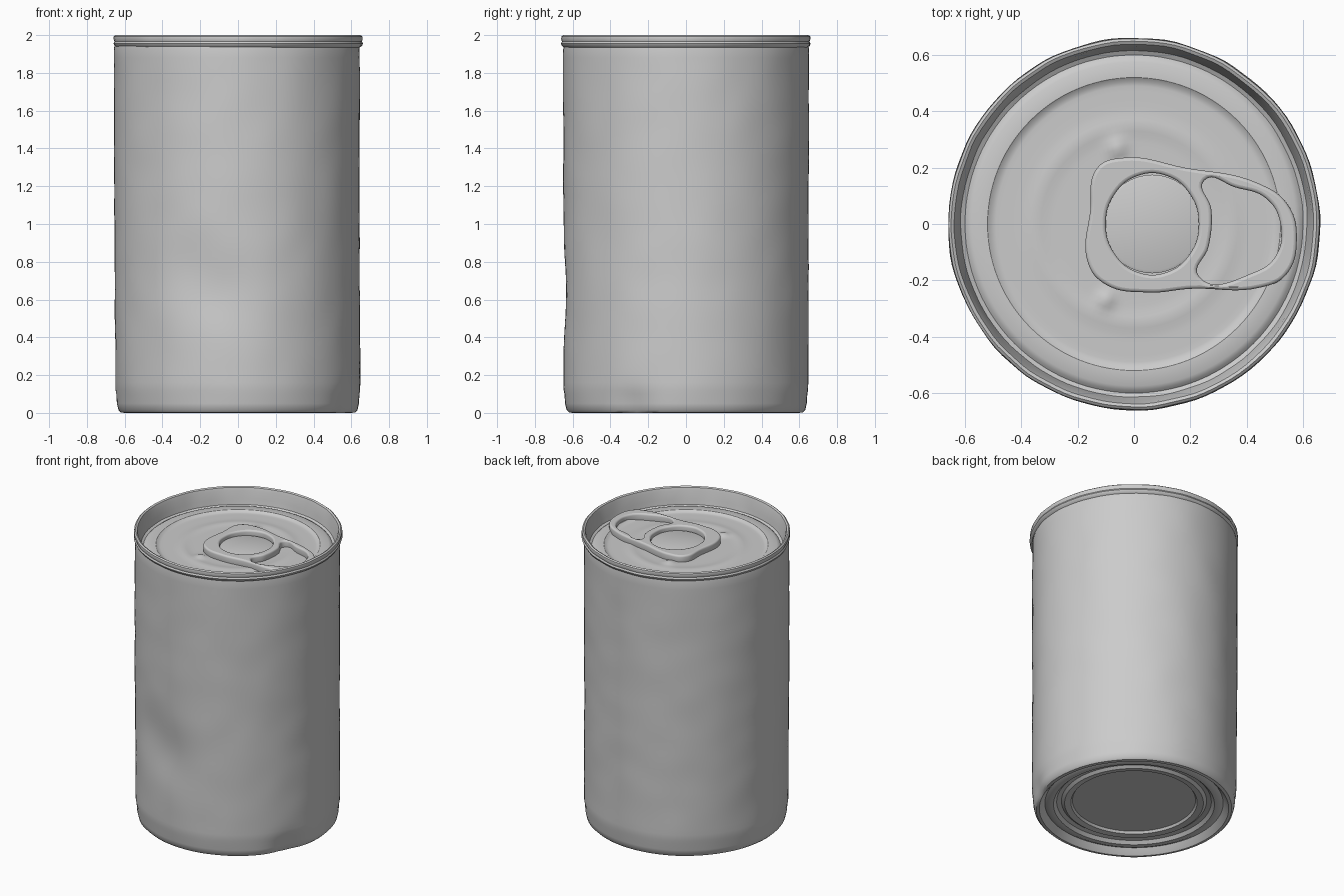
import bpy
import bmesh
import math
from mathutils import Vector, noise

default = bpy.data.objects.get("Cube")
if default:
    bpy.data.objects.remove(default)

metal = bpy.data.materials.new("plain_grey_metal")
metal.use_nodes = True
GREY = (0.6, 0.6, 0.6, 1)
metal.diffuse_color = GREY
for node in metal.node_tree.nodes:
    if node.type == "BSDF_PRINCIPLED":
        node.inputs["Base Color"].default_value = GREY
        node.inputs["Roughness"].default_value = 0.6


def finish(obj, angle=35):
    """Apply the material and smooth shading with sharp edges kept."""
    obj.data.materials.clear()
    obj.data.materials.append(metal)
    bpy.ops.object.select_all(action="DESELECT")
    obj.select_set(True)
    bpy.context.view_layer.objects.active = obj
    bpy.ops.object.shade_smooth_by_angle(angle=math.radians(angle))


def lathe(name, profile, deform=None, segments=112):
    """Spin a (radius, height) profile round z."""
    bm = bmesh.new()
    verts = [bm.verts.new((r, 0, z)) for r, z in profile]
    edges = [bm.edges.new(pair) for pair in zip(verts, verts[1:])]
    bmesh.ops.spin(bm, geom=verts + edges, cent=(0, 0, 0), axis=(0, 0, 1),
                   angle=math.tau, steps=segments, use_merge=True)
    bmesh.ops.remove_doubles(bm, verts=bm.verts, dist=0.0005)
    bmesh.ops.recalc_face_normals(bm, faces=bm.faces)
    if deform:
        for v in bm.verts:
            v.co = deform(v.co.copy())
    mesh = bpy.data.meshes.new(name)
    bm.to_mesh(mesh)
    bm.free()
    obj = bpy.data.objects.new(name, mesh)
    bpy.context.collection.objects.link(obj)
    finish(obj)
    return obj


def bump(p, centre, size):
    return math.exp(-((p - Vector(centre)).length / size) ** 2)


# Body wall: slightly off centre, gently battered, with a shallow front dent
def batter_body(p):
    r = math.hypot(p.x, p.y)
    if r < 0.6:
        return p
    dent = 0.022 * bump(p, (-0.2, -0.6, 0.72), 0.2)
    crease = 0.012 * bump(p, (-0.05, -0.64, 0.62), 0.16)
    foot = 0.02 * bump(p, (0.58, -0.28, 0.02), 0.1)
    wobble = 0.003 * noise.noise(p * 5)
    k = (r - dent - crease - foot + wobble) / r
    return Vector((p.x * k - 0.006 * min(1, p.z), p.y * k, p.z))


bottom = [(0, 0.06), (0.39, 0.06), (0.4, 0.045), (0.44, 0.04), (0.46, 0.055),
          (0.49, 0.05), (0.51, 0.03), (0.54, 0.028), (0.565, 0.04),
          (0.585, 0.015), (0.6, 0), (0.62, 0.003), (0.632, 0.015),
          (0.64, 0.05), (0.643, 0.1), (0.647, 0.12)]
wall = [(0.648 + 0.003 * i / 44, 0.12 + 1.8 * i / 44) for i in range(1, 45)]
lathe("can_body", bottom + wall + [(0.647, 1.945)], batter_body)


# Lid: rolled rim, recessed panel with stamped beads and two small pips
def stamp_lid(p):
    r = math.hypot(p.x, p.y)
    if r > 0.6:
        return p + Vector((p.x, p.y, 0)) * 0.006 * noise.noise(p * 9)
    pips = bump(Vector((p.x, p.y, 0)), (-0.06, 0.27, 0), 0.035)
    pips += bump(Vector((p.x, p.y, 0)), (-0.1, -0.27, 0), 0.03)
    return p + Vector((0, 0, 0.018 * pips))


rim = [(0.645, 1.935), (0.655, 1.942), (0.661, 1.955), (0.655, 1.966),
       (0.66, 1.98), (0.658, 1.993), (0.649, 2), (0.638, 1.994),
       (0.632, 1.975), (0.622, 1.92), (0.615, 1.885), (0.6, 1.876),
       (0.59, 1.885), (0.575, 1.893), (0.52, 1.893), (0.505, 1.882)]
panel = [(0.49 - 0.02 * i, 1.88 + 0.006 * math.exp(-((0.14 - 0.02 * i) / 0.03) ** 2))
         for i in range(24)]
lathe("lid", rim + panel + [(0, 1.88)], stamp_lid)


# Pull tab: a bevelled flat ring with a finger opening and a round opening
def add_loop(curve, points):
    spline = curve.splines.new("BEZIER")
    spline.bezier_points.add(len(points) - 1)
    spline.use_cyclic_u = True
    for bp, (x, y) in zip(spline.bezier_points, points):
        bp.co = (x, y, 0)
        bp.handle_left_type = bp.handle_right_type = "AUTO"


curve = bpy.data.curves.new("pull_tab", "CURVE")
curve.dimensions = "2D"
curve.fill_mode = "BOTH"
curve.resolution_u = 8
curve.extrude = 0.018
curve.bevel_depth = 0.012
curve.bevel_resolution = 2
curve.offset = -0.012
add_loop(curve, [(-0.13, 0.2), (-0.04, 0.235), (0.18, 0.2), (0.44, 0.145),
                 (0.545, 0.07), (0.578, -0.05), (0.54, -0.18), (0.45, -0.225),
                 (0.2, -0.23), (0.05, -0.243), (-0.1, -0.215), (-0.163, -0.14),
                 (-0.155, 0.05)])
add_loop(curve, [(0.065 + 0.165 * math.cos(a * math.tau / 10),
                  0.18 * math.sin(a * math.tau / 10)) for a in range(10)])
add_loop(curve, [(0.25, 0.155), (0.36, 0.13), (0.47, 0.09), (0.52, 0),
                 (0.505, -0.11), (0.43, -0.17), (0.23, -0.185),
                 (0.265, -0.08), (0.275, 0.05)])
source = bpy.data.objects.new("tab_outline", curve)
bpy.context.collection.objects.link(source)
bpy.context.view_layer.update()
graph = bpy.context.evaluated_depsgraph_get()
tab_mesh = bpy.data.meshes.new_from_object(source.evaluated_get(graph))
bpy.data.objects.remove(source)
tab = bpy.data.objects.new("pull_tab", tab_mesh)
tab.location.z = 1.895
bpy.context.collection.objects.link(tab)
finish(tab, 50)

# Raised floor inside the round opening, holding the tab
rivet = lathe("rivet_plate", [(0.175, 1.87), (0.175, 1.89), (0.165, 1.894), (0, 1.894)],
              segments=40)
rivet.location.x = 0.065
